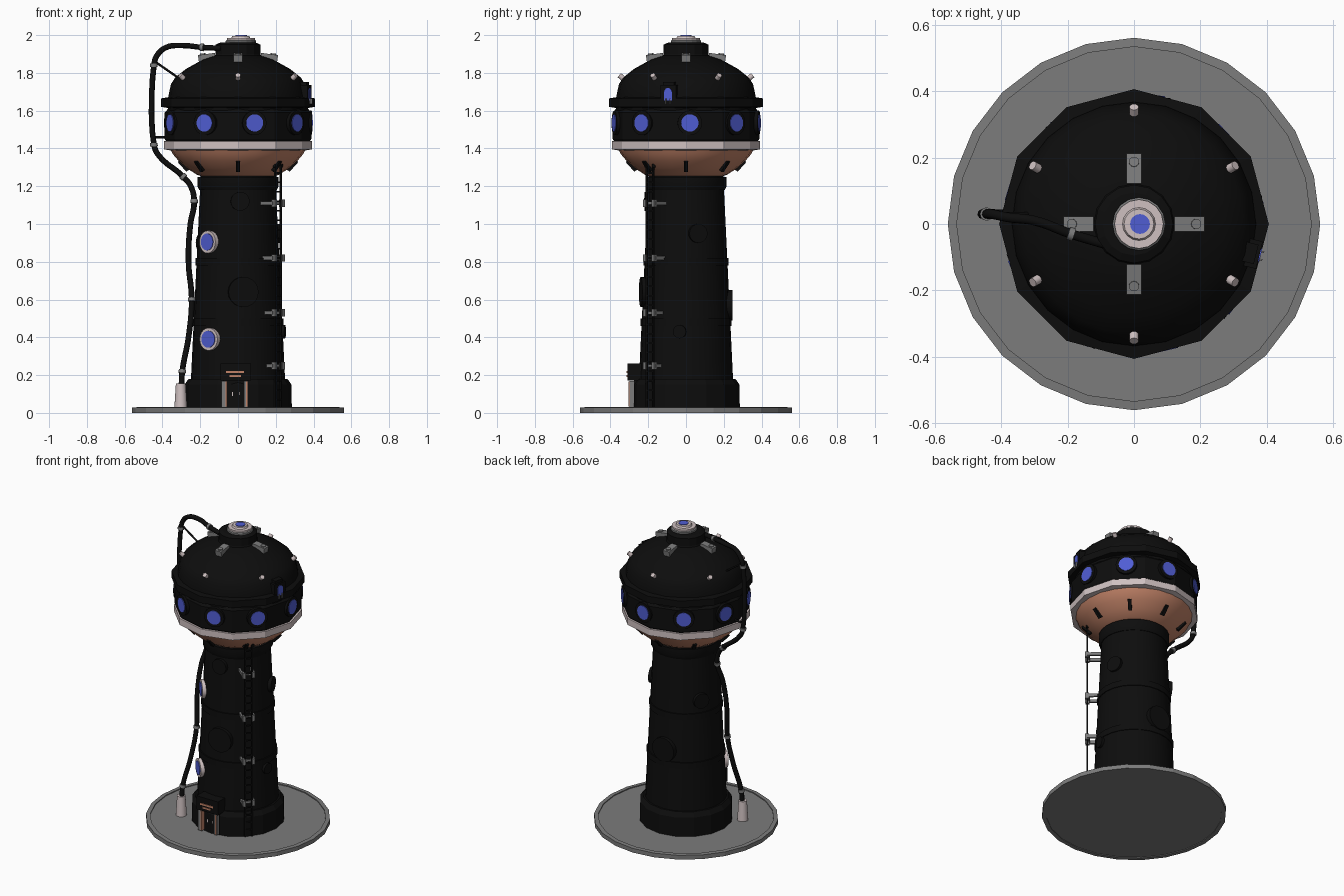
import bpy, bmesh
from math import pi, radians, sin, cos
from mathutils import Matrix, Vector

if "Cube" in bpy.data.objects:
    bpy.data.objects.remove(bpy.data.objects["Cube"], do_unlink=True)


def material(name, rgb):
    m = bpy.data.materials.new(name)
    m.use_nodes = True
    m.diffuse_color = (*rgb, 1)
    bsdf = next(n for n in m.node_tree.nodes if n.type == 'BSDF_PRINCIPLED')
    bsdf.inputs["Base Color"].default_value = (*rgb, 1)
    return m


BLACK = material("soot black", (0.004, 0.004, 0.004))
GREY = material("stone grey", (0.2, 0.2, 0.2))
PALE = material("pale metal", (0.62, 0.53, 0.53))
COPPER = material("copper", (0.55, 0.23, 0.14))
BLUE = material("window blue", (0.08, 0.11, 0.65))


def finish(bm, name, mat, smooth=None):
    bmesh.ops.recalc_face_normals(bm, faces=bm.faces[:])
    me = bpy.data.meshes.new(name)
    bm.to_mesh(me)
    bm.free()
    me.materials.append(mat)
    ob = bpy.data.objects.new(name, me)
    bpy.context.collection.objects.link(ob)
    if smooth:
        bpy.ops.object.select_all(action='DESELECT')
        ob.select_set(True)
        bpy.context.view_layer.objects.active = ob
        bpy.ops.object.shade_smooth_by_angle(angle=radians(smooth))
    return ob


def lathe(name, mat, profile, n, cx=0.0, closed=False, smooth=None):
    """Spin (radius, z) points round a vertical axis; open profiles get end caps."""
    bm = bmesh.new()
    rings = [[bm.verts.new((cx + r * cos(2 * pi * i / n), r * sin(2 * pi * i / n), z))
              for i in range(n)] for r, z in profile]
    pairs = list(zip(rings, rings[1:])) + ([(rings[-1], rings[0])] if closed else [])
    for a, b in pairs:
        for i in range(n):
            j = (i + 1) % n
            bm.faces.new((a[i], a[j], b[j], b[i]))
    if not closed:
        bm.faces.new(rings[0][::-1])
        bm.faces.new(rings[-1])
    return finish(bm, name, mat, smooth)


def radial(az, r, z, tilt=0):
    """Frame on the tower: local x points outward, y sideways, z up."""
    return (Matrix.Rotation(radians(az), 4, 'Z') @ Matrix.Translation((r, 0, z))
            @ Matrix.Rotation(radians(tilt), 4, 'Y'))


def add_box(bm, frame, size, offset=(0, 0, 0)):
    bmesh.ops.create_cube(bm, size=1, matrix=frame @ Matrix.Translation(offset)
                          @ Matrix.Diagonal((*size, 1)))


def add_disc(bm, frame, r, depth, n=20, r2=None):
    """Cylinder whose axis is the outward direction of the frame."""
    bmesh.ops.create_cone(bm, cap_ends=True, segments=n, radius1=r, radius2=r if r2 is None else r2,
                          depth=depth, matrix=frame @ Matrix.Rotation(pi / 2, 4, 'Y'))


def discs(name, mat, items, smooth=40):
    bm = bmesh.new()
    for frame, r, depth in items:
        add_disc(bm, frame, r, depth)
    return finish(bm, name, mat, smooth)


def boxes(name, mat, items):
    bm = bmesh.new()
    for item in items:
        add_box(bm, *item)
    return finish(bm, name, mat)


def tube(name, mat, points, radius):
    cu = bpy.data.curves.new(name, 'CURVE')
    cu.dimensions = '3D'
    cu.bevel_depth = radius
    cu.bevel_resolution = 2
    cu.resolution_u = 5
    cu.use_fill_caps = True
    sp = cu.splines.new('BEZIER')
    sp.bezier_points.add(len(points) - 1)
    for bp, p in zip(sp.bezier_points, points):
        bp.co = p
        bp.handle_left_type = bp.handle_right_type = 'AUTO'
    cu.materials.append(mat)
    ob = bpy.data.objects.new(name, cu)
    bpy.context.collection.objects.link(ob)


def wall(z):
    return 0.25 - 0.048 * (z - 0.16)


# Ground plate with a raised segmented rim
lathe("ground_plate", GREY, [(0.555, 0.004), (0.555, 0.024)], 24)
lathe("plate_rim", GREY, [(0.535, 0), (0.562, 0), (0.562, 0.028), (0.535, 0.03)], 24, closed=True)

# Tower shaft, foot, bands and collar
lathe("tower_shaft", BLACK, [(0.255, 0.02), (wall(0.16), 0.16), (wall(1.27), 1.27)], 24, smooth=30)
lathe("tower_foot", BLACK, [(0.285, 0.02), (0.283, 0.15), (0.262, 0.18)], 16)
for z in (0.48, 0.8):
    lathe("tower_band", BLACK, [(wall(z) + 0.006, z - 0.02), (wall(z) + 0.006, z + 0.02)], 24, smooth=30)
lathe("tower_collar", BLACK, [(0.205, 1.18), (0.215, 1.2), (0.215, 1.25)], 24, smooth=30)
hatches = [(-83, 0.64, 0.08), (-87, 1.12, 0.05), (17, 0.95, 0.05), (-8, 0.43, 0.035),
           (90, 0.57, 0.08), (150, 0.9, 0.05)]
discs("tower_hatches", BLACK, [(radial(a, wall(z), z), r, 0.03) for a, z, r in hatches])

# Shaft portholes
ports = [(225, 0.905), (232, 0.39)]
discs("porthole_frames", PALE, [(radial(a, wall(z), z), 0.06, 0.03) for a, z in ports])
discs("porthole_glass", BLUE, [(radial(a, wall(z), z), 0.045, 0.038) for a, z in ports])

# Head: copper bowl, pale ring, drum, rim and dome
lathe("bowl", COPPER, [(0.17, 1.245), (0.22, 1.262), (0.27, 1.295), (0.315, 1.335), (0.345, 1.37),
                       (0.36, 1.4)], 24, smooth=40)
lathe("pale_ring", PALE, [(0.36, 1.39), (0.392, 1.395), (0.392, 1.438), (0.36, 1.442)], 12)
lathe("head_drum", BLACK, [(0.375, 1.43), (0.388, 1.45), (0.388, 1.59), (0.37, 1.61)], 12)
lathe("head_rim", BLACK, [(0.375, 1.615), (0.407, 1.62), (0.407, 1.665), (0.365, 1.672)], 12)
lathe("dome", BLACK, [(0.37, 1.6), (0.368, 1.68), (0.355, 1.74), (0.333, 1.775), (0.277, 1.82),
                      (0.187, 1.87), (0.11, 1.895)], 24, smooth=40)
lathe("dome_neck", BLACK, [(0.13, 1.87), (0.118, 1.9), (0.118, 1.95), (0.095, 1.96)], 16)
lathe("cap_base", GREY, [(0.08, 1.95), (0.08, 1.97), (0.074, 1.975)], 16, cx=0.015)
lathe("cap", PALE, [(0.074, 1.97), (0.074, 1.985), (0.05, 1.985), (0.045, 1.996)], 16, cx=0.015)
lathe("cap_lens", BLUE, [(0.03, 1.99), (0.03, 2.0)], 16, cx=0.018)

# Nine round head windows
angles = [3 + 40 * i for i in range(9)]
discs("window_housings", BLACK, [(radial(a, 0.365, 1.535), 0.065, 0.05) for a in angles])
discs("window_glass", BLUE, [(radial(a, 0.368, 1.535), 0.046, 0.052) for a in angles])

# Fins under the bowl
boxes("bowl_fins", BLACK, [(radial(45 * i, 0.285, 1.312, 42), (0.03, 0.022, 0.07)) for i in range(8)])

# Dome studs and top brackets
studs = [radial(30 + 60 * i, 0.338, 1.775, -40) for i in range(6)]
discs("dome_studs", PALE, [(f, 0.014, 0.04) for f in studs])
top = [radial(90 * i, 0.165, 1.882, 8) for i in range(4)]
boxes("dome_brackets", GREY, [(f, (0.09, 0.046, 0.036)) for f in top])
discs("bracket_bolts", GREY, [(f @ Matrix.Translation((0.02, 0, 0.018))
                               @ Matrix.Rotation(pi / 2, 4, 'Y'), 0.015, 0.012) for f in top])

# Dormer on the side of the dome
dormer = radial(-14, 0.35, 1.685)
boxes("dormer", BLACK, [(dormer, (0.08, 0.085, 0.1)), (dormer, (0.06, 0.06, 0.025), (0, 0, 0.055))])
bm = bmesh.new()
add_box(bm, dormer, (0.008, 0.042, 0.045), (0.04, 0, -0.008))
add_disc(bm, dormer @ Matrix.Translation((0.04, 0, 0.014)), 0.021, 0.008)
finish(bm, "dormer_glass", BLUE)
boxes("dormer_bars", GREY, [(dormer, (0.01, 0.005, 0.03), (0.047, y, -0.035)) for y in (-0.012, 0.012)])

# Ladder with wall brackets and a hoop at its head
LAD, LR = -42, 0.285
rails = [(radial(LAD, LR, 0.67), (0.01, 0.009, 1.29), (0, s * 0.022, 0)) for s in (-1, 1)]
rungs = [(radial(LAD, LR, 0.07 + 0.05 * i), (0.008, 0.044, 0.008)) for i in range(25)]
boxes("ladder", BLACK, rails + rungs)
clamps = []
for z in (0.25, 0.53, 0.82, 1.11):
    f = radial(LAD, LR, z)
    clamps.append((f, (0.01, 0.085, 0.014), (-0.012, 0, 0)))
    for s in (-1, 1):
        clamps.append((f, (0.09, 0.012, 0.02), (-0.045, s * 0.036, 0)))
        clamps.append((f, (0.026, 0.018, 0.038), (0, s * 0.03, 0)))
boxes("ladder_brackets", GREY, clamps)
hoop = radial(LAD, LR, 1.3)
tube("ladder_hoop", BLACK, [hoop @ Vector((0, 0.03 * cos(t * pi / 4), 0.035 * sin(t * pi / 4)))
                            for t in range(5)], 0.008)

# Side pipe, its foot, collars and brace
pipe = [(-0.3, -0.17, 0.12), (-0.295, -0.165, 0.22), (-0.262, -0.13, 0.4), (-0.245, -0.09, 0.6),
        (-0.262, -0.06, 0.8), (-0.252, -0.03, 1.0), (-0.232, 0, 1.12), (-0.25, 0.01, 1.2),
        (-0.29, 0.02, 1.25), (-0.425, 0.03, 1.37), (-0.445, 0.03, 1.42), (-0.445, 0.03, 1.84),
        (-0.43, 0.03, 1.89), (-0.38, 0.02, 1.935), (-0.3, 0.01, 1.945), (-0.19, -0.03, 1.935),
        (-0.09, -0.06, 1.93)]
tube("side_pipe", BLACK, pipe, 0.015)
bm = bmesh.new()
up = Matrix.Rotation(-pi / 2, 4, 'Y')
for i in (1, 3, 6, 8, 10, 11, 15):
    axis = Vector(pipe[i + 1]) - Vector(pipe[i - 1])
    turn = axis.to_track_quat('X', 'Z').to_matrix().to_4x4()
    add_disc(bm, Matrix.Translation(pipe[i]) @ turn, 0.02, 0.018, 12)
finish(bm, "pipe_collars", GREY, 40)
bm = bmesh.new()
add_disc(bm, Matrix.Translation((-0.303, -0.17, 0.09)) @ up, 0.034, 0.13, 16, 0.026)
finish(bm, "pipe_foot", PALE, 40)
tube("pipe_brace", BLACK, [(-0.44, 0.03, 1.86), (-0.31, 0.03, 1.77)], 0.006)
tube("pipe_stay", BLACK, [(-0.445, 0.03, 1.46), (-0.37, 0.02, 1.46)], 0.007)

# Entrance: dark porch, grey posts, copper trim and sign strips
door = radial(-90, 0.25, 0)
boxes("porch", BLACK, [(door, (0.06, 0.13, 0.15), (-0.005, -0.012, 0.1)),
                       (door, (0.08, 0.16, 0.09), (0.02, -0.012, 0.217))])
boxes("door_posts", GREY, [(door, (0.06, 0.03, 0.14), (0.02, -0.073, 0.1)),
                           (door, (0.06, 0.022, 0.14), (0.02, 0.042, 0.1))])
boxes("door_trim", COPPER, [(door, (0.06, 0.008, 0.13), (0.024, y, 0.1)) for y in (-0.062, 0.046)])
boxes("door_handles", PALE, [(door, (0.008, 0.006, 0.02), (0.028, y, 0.1)) for y in (-0.03, 0.008)])
boxes("sign_strips", COPPER, [(door, (0.006, 0.095, 0.012), (0.061, -0.015, 0.217)),
                              (door, (0.006, 0.06, 0.01), (0.061, -0.015, 0.196))])
